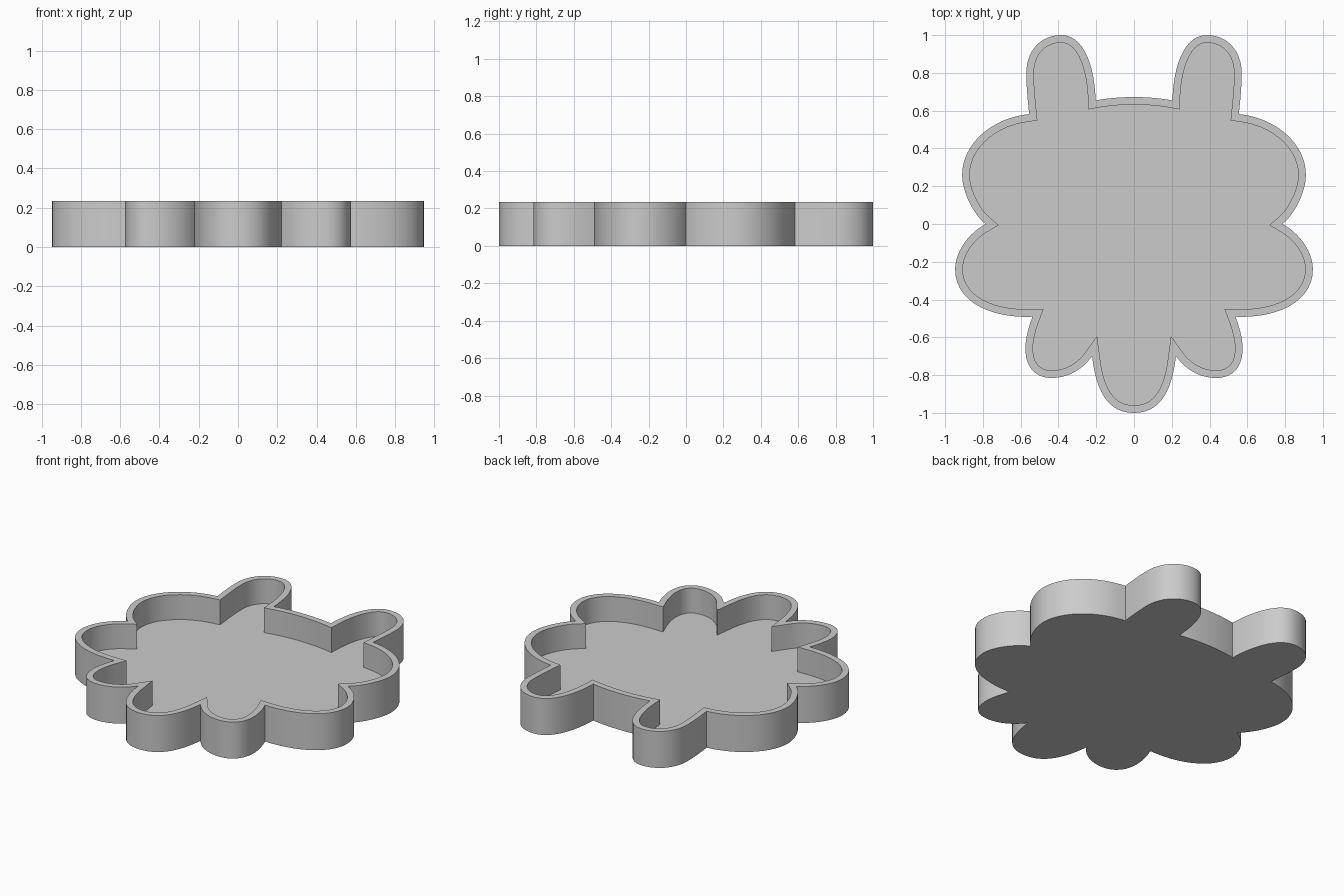
import bpy, bmesh
from mathutils import Vector
from mathutils.geometry import interpolate_bezier

cube = bpy.data.objects.get("Cube")
if cube:
    bpy.data.objects.remove(cube, do_unlink=True)

HEIGHT, FLOOR, WALL, STEPS = 0.235, 0.075, 0.04, 14

# Half outline, back centre to front centre: (handle, handle, end point) per arc
START = (0, .672)
ARCS = [
    ((.07, .672), (.14, .666), (.203, .654)),     # back edge
    ((.21, .85), (.27, 1.0), (.385, 1.0)),        # ear
    ((.50, 1.0), (.57, .91), (.57, .80)),
    ((.57, .72), (.562, .65), (.555, .582)),
    ((.76, .56), (.91, .42), (.91, .26)),         # upper side lobe
    ((.91, .17), (.85, .05), (.785, 0)),
    ((.88, -.05), (.947, -.15), (.947, -.24)),    # lower side lobe
    ((.947, -.40), (.78, -.50), (.537, -.491)),
    ((.56, -.55), (.575, -.61), (.575, -.66)),    # foot
    ((.575, -.76), (.52, -.815), (.435, -.815)),
    ((.35, -.815), (.27, -.77), (.222, -.698)),
    ((.20, -.90), (.13, -1.0), (0, -1.0)),        # front tab
]


def outline():
    """Closed clockwise outline, mirrored across x = 0."""
    half = [Vector(START)]
    for h1, h2, end in ARCS:
        half += interpolate_bezier(half[-1], Vector(h1), Vector(h2), Vector(end), STEPS)[1:]
    half = [Vector((p[0], p[1])) for p in half]
    return half + [Vector((-p.x, p.y)) for p in reversed(half[1:-1])]


def inset(points, width):
    """Mitred inward offset of a clockwise outline."""
    result = []
    for i, p in enumerate(points):
        a = (p - points[i - 1]).normalized()
        b = (points[(i + 1) % len(points)] - p).normalized()
        na, nb = Vector((a.y, -a.x)), Vector((b.y, -b.x))
        result.append(p + (na + nb) * width / (1 + na.dot(nb)))
    return result


outer = outline()
inner = inset(outer, WALL)

# Tray: underside, outer wall, rim, inner wall, floor
bm = bmesh.new()
loops = [[bm.verts.new((p.x, p.y, z)) for p in pts]
         for pts, z in ((outer, 0), (outer, HEIGHT), (inner, HEIGHT), (inner, FLOOR))]
for low, high in zip(loops, loops[1:]):
    for i in range(len(low)):
        j = (i + 1) % len(low)
        bm.faces.new((low[i], low[j], high[j], high[i]))
bm.faces.new(loops[0])
bm.faces.new(loops[-1])
bmesh.ops.recalc_face_normals(bm, faces=bm.faces)
bmesh.ops.triangulate(bm, faces=[f for f in bm.faces if len(f.verts) > 4])

mesh = bpy.data.meshes.new("tray")
bm.to_mesh(mesh)
bm.free()
tray = bpy.data.objects.new("tray", mesh)
bpy.context.collection.objects.link(tray)

# Plain grey material
grey = bpy.data.materials.new("light grey")
grey.use_nodes = True
grey.diffuse_color = (0.6, 0.6, 0.6, 1)
grey.node_tree.nodes["Principled BSDF"].inputs["Base Color"].default_value = (0.6, 0.6, 0.6, 1)
mesh.materials.append(grey)

bpy.ops.object.select_all(action='DESELECT')
tray.select_set(True)
bpy.context.view_layer.objects.active = tray
bpy.ops.object.shade_smooth_by_angle(angle=0.6)
